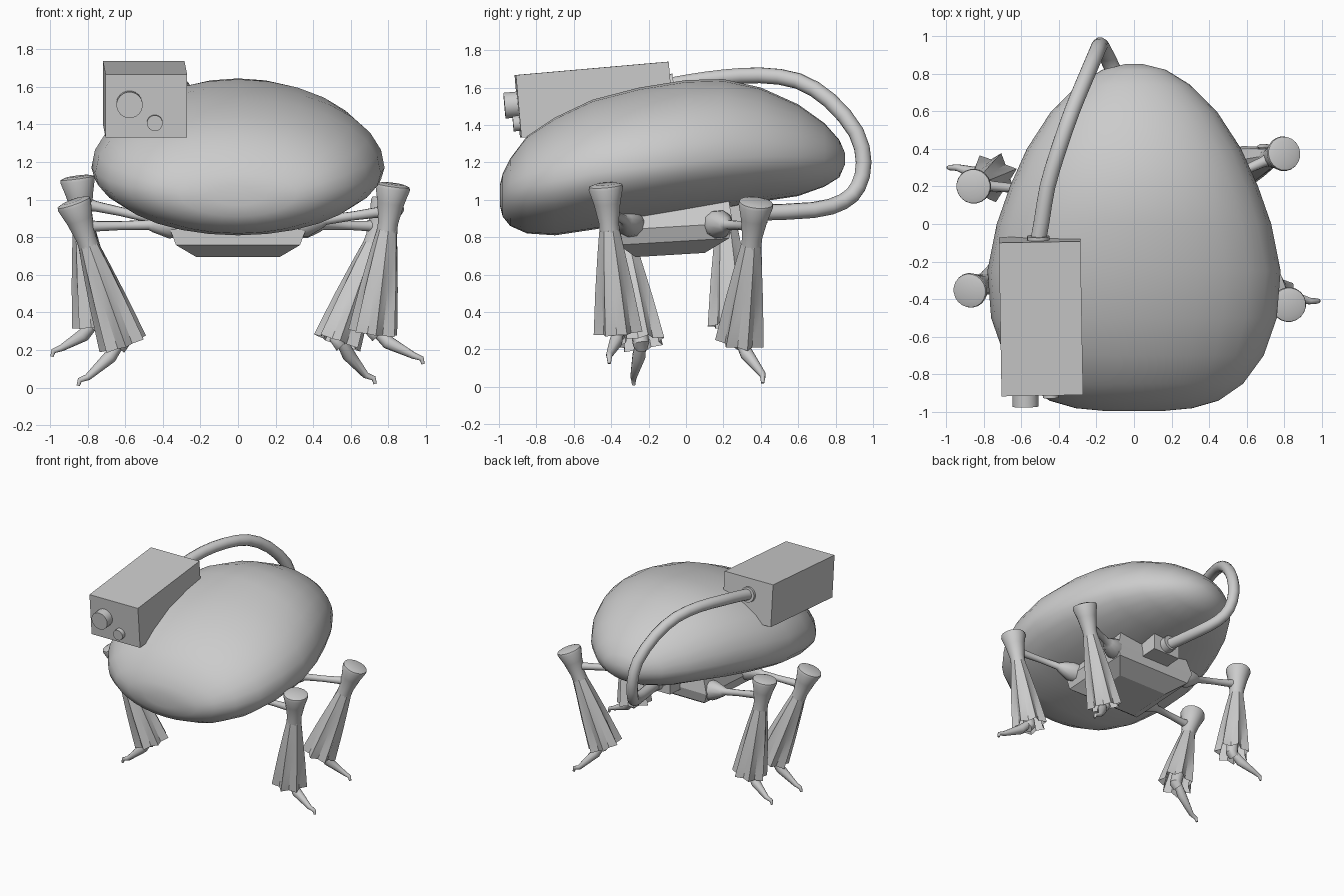
import bpy, bmesh, math
from mathutils import Vector, Euler

if "Cube" in bpy.data.objects:
    bpy.data.objects.remove(bpy.data.objects["Cube"], do_unlink=True)

grey = bpy.data.materials.new("plain grey")
grey.use_nodes = True
grey.diffuse_color = (0.6, 0.6, 0.6, 1)
grey.node_tree.nodes["Principled BSDF"].inputs["Base Color"].default_value = (0.6, 0.6, 0.6, 1)


def finish(bm, name, angle=None):
    bmesh.ops.recalc_face_normals(bm, faces=bm.faces)
    mesh = bpy.data.meshes.new(name)
    bm.to_mesh(mesh)
    bm.free()
    mesh.materials.append(grey)
    obj = bpy.data.objects.new(name, mesh)
    bpy.context.collection.objects.link(obj)
    if angle:
        bpy.ops.object.select_all(action='DESELECT')
        obj.select_set(True)
        bpy.context.view_layer.objects.active = obj
        bpy.ops.object.shade_smooth_by_angle(angle=math.radians(angle))
    return obj


def loft(name, rings, angle=40, caps=(True, True)):
    """Skin a list of equal-length point rings."""
    bm = bmesh.new()
    rows = [[bm.verts.new(p) for p in ring] for ring in rings]
    n = len(rows[0])
    for a, b in zip(rows, rows[1:]):
        for i in range(n):
            j = (i + 1) % n
            bm.faces.new((a[i], a[j], b[j], b[i]))
    for row, cap in ((rows[0], caps[0]), (rows[-1], caps[1])):
        if cap:
            bm.faces.new(row)
    return finish(bm, name, angle)


def tube(name, points, radii, sides=12, folds=None, angle=40, caps=(True, True)):
    """Sweep a circle along points; folds gives a pleat depth per point."""
    pts = [Vector(p) for p in points]
    folds = folds or [0] * len(pts)
    rings, u = [], None
    for k, (p, r, f) in enumerate(zip(pts, radii, folds)):
        t = (pts[min(k + 1, len(pts) - 1)] - pts[max(k - 1, 0)]).normalized()
        u = u or t.orthogonal()
        u = (u - t * u.dot(t)).normalized()
        v = t.cross(u)
        ring = []
        for i in range(sides):
            a = math.tau * i / sides
            rr = r * (1 - f * (i % 2))
            ring.append(p + rr * (u * math.cos(a) + v * math.sin(a)))
        rings.append(ring)
    return loft(name, rings, angle, caps)


def smooth_path(points, steps=4):
    """Catmull-Rom interpolation."""
    p = [Vector(q) for q in points]
    p = [2 * p[0] - p[1]] + p + [2 * p[-1] - p[-2]]
    out = []
    for a, b, c, d in zip(p, p[1:], p[2:], p[3:]):
        for s in range(steps):
            t = s / steps
            out.append(0.5 * (2 * b + (c - a) * t + (2 * a - 5 * b + 4 * c - d) * t * t
                              + (3 * b - a - 3 * c + d) * t ** 3))
    return out + [p[-2]]


# Egg-shaped body: y, half width, bottom, middle and top heights
sections = [(-0.995, 0.15, 0.97, 1.03, 1.08), (-0.98, 0.31, 0.91, 1.03, 1.14),
            (-0.94, 0.45, 0.86, 1.05, 1.22), (-0.85, 0.58, 0.82, 1.07, 1.34),
            (-0.7, 0.69, 0.81, 1.1, 1.44), (-0.5, 0.76, 0.84, 1.14, 1.535),
            (-0.25, 0.78, 0.88, 1.17, 1.60), (0, 0.73, 0.92, 1.2, 1.64),
            (0.2, 0.66, 0.95, 1.22, 1.645), (0.4, 0.57, 0.99, 1.23, 1.60),
            (0.6, 0.44, 1.02, 1.23, 1.51), (0.74, 0.3, 1.07, 1.22, 1.41),
            (0.82, 0.17, 1.12, 1.22, 1.32), (0.85, 0.05, 1.19, 1.22, 1.25)]
rings = []
for y, w, bot, mid, top in sections:
    ring = []
    for i in range(28):
        a = math.tau * i / 28
        s = math.sin(a)
        ring.append((w * math.cos(a), y, mid + s * (top - mid if s > 0 else mid - bot)))
    rings.append(ring)
loft("body_shell", rings, 60)

# Camera-like head box, tipped slightly forward
turn = Euler((math.radians(5), 0, math.radians(1)))
centre = Vector((-0.495, -0.49, 1.535))


def on_head(x, y, z):
    v = Vector((x, y, z))
    v.rotate(turn)
    return centre + v


loft("head_box", [[on_head(x * 0.217, y, z * 0.168) for x, z in
                   ((-1, -1), (1, -1), (1, 1), (-1, 1))] for y in (-0.41, 0.41)], None)
for name, x, z, r, depth in (("large_lens", -0.09, 0.01, 0.07, 0.07),
                             ("small_lens", 0.045, -0.09, 0.042, 0.035)):
    tube(name, [on_head(x, -0.4, z), on_head(x, -0.41 - depth, z)], [r, r], 20)

# Cable looping from the head box, behind the body, to the chassis
cable = smooth_path([(-0.51, -0.09, 1.61), (-0.49, 0.02, 1.63), (-0.46, 0.2, 1.655),
                     (-0.40, 0.4, 1.665), (-0.33, 0.6, 1.635), (-0.26, 0.77, 1.53),
                     (-0.2, 0.91, 1.36), (-0.18, 0.95, 1.2), (-0.16, 0.92, 1.07),
                     (-0.12, 0.84, 0.99), (-0.06, 0.68, 0.945), (0, 0.36, 0.93)], 2)
tube("cable", cable, [0.043] * len(cable))
tube("cable_head_collar", [(-0.51, -0.1, 1.61), (-0.51, -0.065, 1.615)], [0.06, 0.06], 16)
tube("cable_chassis_collar", [(0, 0.37, 0.93), (0, 0.43, 0.935)], [0.06, 0.06], 16)


# Faceted chassis under the body
def slab(x, y0, y1, z, slope=0.06):
    return [(sx * x, y, z + slope * y) for sx, y in ((-1, y0), (1, y0), (1, y1), (-1, y1))]


loft("chassis", [slab(0.22, -0.27, 0.1, 0.71), slab(0.33, -0.36, 0.23, 0.78),
                 slab(0.36, -0.36, 0.25, 0.86), slab(0.3, -0.3, 0.22, 1.04)], None)
loft("cable_socket", [slab(0.12, 0.15, 0.38, 0.84), slab(0.12, 0.15, 0.38, 1.0)], None)

# Legs: knee cap, skirt bottom centre, toe tip
legs = {
    "front_left": ((0.825, -0.43, 1.075), (0.72, -0.36, 0.29), (0.985, -0.41, 0.125)),
    "front_right": ((-0.875, -0.355, 0.985), (-0.61, -0.24, 0.23), (-0.85, -0.28, 0.01)),
    "back_left": ((0.8, 0.375, 0.985), (0.53, 0.29, 0.24), (0.73, 0.41, 0.02)),
    "back_right": ((-0.855, 0.2, 1.115), (-0.75, 0.25, 0.33), (-0.99, 0.3, 0.165)),
}
for name, (knee, hem, toe) in legs.items():
    knee, hem, toe = Vector(knee), Vector(hem), Vector(toe)
    side = 1 if knee.x > 0 else -1

    # Flared knee post with a shallow domed top
    post = [knee.lerp(hem, t) for t in (-0.012, 0, 0.02, 0.12, 0.25, 0.38, 0.5)]
    tube(name + "_knee_post", post, [0.06, 0.09, 0.093, 0.072, 0.054, 0.056, 0.06], 20, angle=50)

    # Pleated skirt, open at the hem
    cloth = [knee.lerp(hem, t) for t in (0.3, 0.45, 0.7, 1.0)]
    tube(name + "_skirt", cloth, [0.055, 0.075, 0.105, 0.135], 14,
         [0, 0.1, 0.22, 0.3], 25, (True, False))

    # Shin, foot and hooked toe
    heel = toe + Vector((-side * 0.05, 0, 0.045))
    ankle = hem + Vector((side * 0.02, 0, -0.02))
    tube(name + "_shin", [knee.lerp(hem, 0.6), hem, ankle], [0.045, 0.045, 0.035], 10)
    tube(name + "_foot", [ankle + Vector((0, 0, 0.03)), ankle.lerp(heel, 0.3), heel,
                          toe + Vector((-side * 0.008, 0, 0.03)), toe],
         [0.03, 0.036, 0.018, 0.014, 0.009], 10, angle=60)

    # Arm from the hip cone to the post
    hip = Vector((side * 0.31, -0.29 if knee.y < 0 else 0.16, 0.87))
    joint = knee.lerp(hem, 0.17)
    tube(name + "_arm", [hip.lerp(joint, t) for t in (0, 0.12, 0.28, 0.32, 0.6, 0.85, 1)],
         [0.075, 0.075, 0.04, 0.027, 0.024, 0.028, 0.045], 10)
